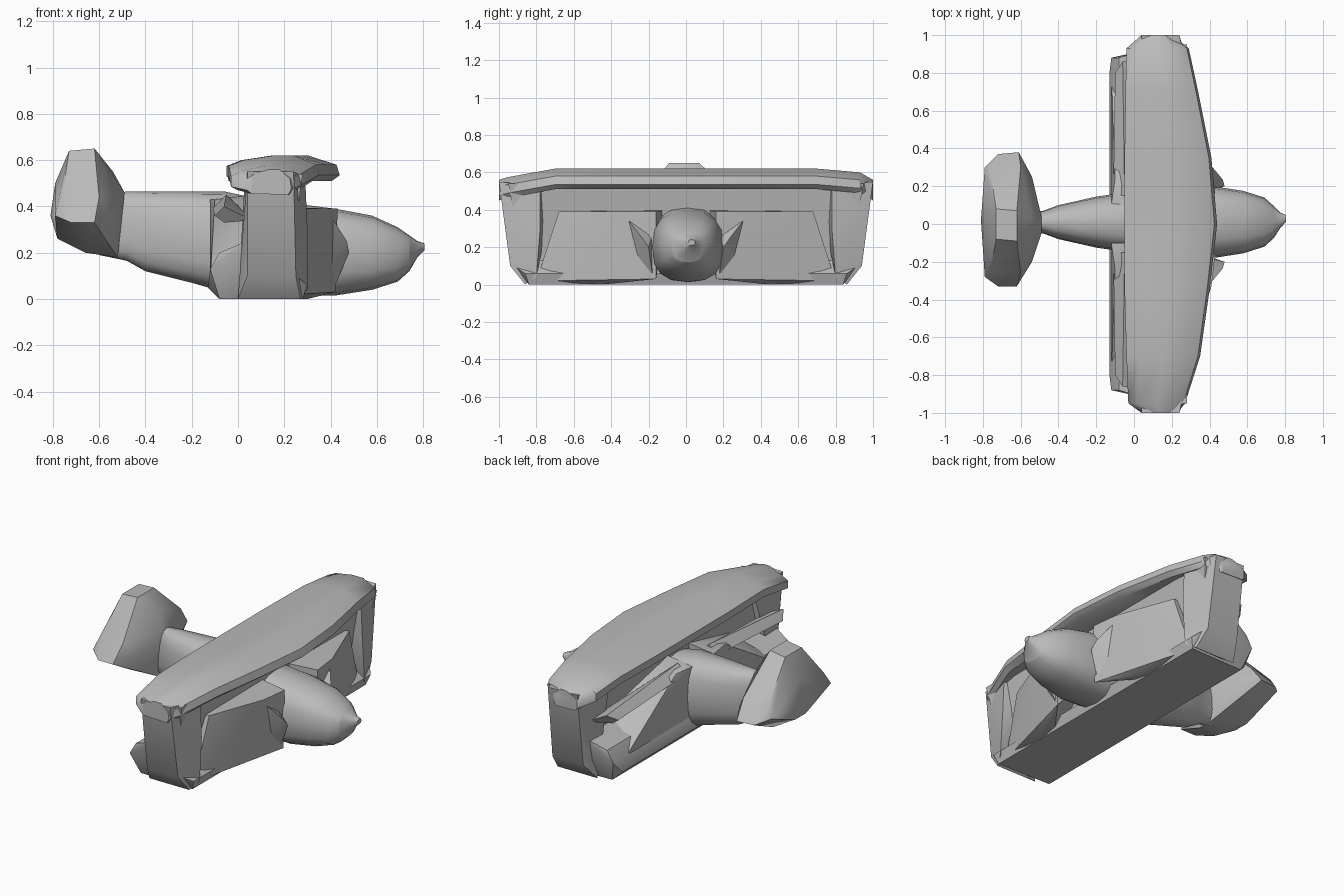
import bpy, bmesh, math

cube = bpy.data.objects.get("Cube")
if cube:
    bpy.data.objects.remove(cube)

grey = bpy.data.materials.new("plain_grey")
grey.use_nodes = True
colour = (0.5, 0.5, 0.5, 1)
grey.diffuse_color = colour
grey.node_tree.nodes["Principled BSDF"].inputs["Base Color"].default_value = colour


def finish(bm, name, angle):
    bmesh.ops.recalc_face_normals(bm, faces=bm.faces[:])
    mesh = bpy.data.meshes.new(name)
    bm.to_mesh(mesh)
    bm.free()
    mesh.materials.append(grey)
    ob = bpy.data.objects.new(name, mesh)
    bpy.context.collection.objects.link(ob)
    bpy.ops.object.select_all(action='DESELECT')
    ob.select_set(True)
    bpy.context.view_layer.objects.active = ob
    bpy.ops.object.shade_smooth_by_angle(angle=math.radians(angle))
    return ob


def loft(name, rings, angle=40):
    """Skin equal-length rings of points and cap both ends."""
    bm = bmesh.new()
    rows = [[bm.verts.new(p) for p in ring] for ring in rings]
    n = len(rows[0])
    for a, b in zip(rows, rows[1:]):
        for i in range(n):
            j = (i + 1) % n
            bm.faces.new((a[i], a[j], b[j], b[i]))
    bm.faces.new(rows[0])
    bm.faces.new(rows[-1])
    return finish(bm, name, angle)


def hull(name, points, angle=35):
    """Wrap a convex skin around a few corner points."""
    bm = bmesh.new()
    for p in points:
        bm.verts.new(p)
    out = bmesh.ops.convex_hull(bm, input=bm.verts[:])
    loose = [v for v in bm.verts if not v.link_faces]
    bmesh.ops.delete(bm, geom=loose, context='VERTS')
    return finish(bm, name, angle)


def oval(x, y, half, low, high, power=0.75, n=16):
    ring = []
    for i in range(n):
        a = math.tau * i / n
        c, s = math.cos(a), math.sin(a)
        ring.append((x, y + half * math.copysign(abs(c) ** power, c),
                     (low + high) / 2 + (high - low) / 2 * math.copysign(abs(s) ** power, s)))
    return ring


# Fuselage: x, half width, bottom, top
stations = [(-0.6, .05, .19, .44), (-.48, .06, .165, .465), (-.4, .09, .12, .465),
            (-.2, .135, .07, .465), (-.06, .155, .03, .465), (.1, .17, .01, .43),
            (.42, .19, .015, .39), (.58, .165, .04, .36), (.69, .13, .075, .31),
            (.74, .085, .12, .275)]
loft("fuselage", [oval(x, 0.01, h, lo, hi) for x, h, lo, hi in stations])
loft("nose_cap", [oval(.74, .01, .085, .12, .275), oval(.775, .02, .04, .18, .25),
                  oval(.805, .03, .018, .21, .24)])

# Upper wing: chord profile scaled and lowered towards the tips
chord = [(0, .53), (0, .575), (.16, .6), (.5, .62), (.72, .62), (.97, .58),
         (1, .535), (.93, .51), (.1, .515)]
spans = [(-1, .04, .23, -.06), (-.95, -.03, .27, -.045), (-.7, -.04, .35, 0),
         (-.35, -.05, .4, 0), (0, -.05, .44, 0), (.35, -.05, .41, 0),
         (.7, -.045, .34, 0), (.93, -.04, .29, -.02), (1, .04, .2, -.06)]
loft("upper_wing", [[(a + u * (b - a), y, z + dz) for u, z in chord]
                    for y, a, b, dz in spans])

# Web between the wings
hull("wing_web", [(x, s * y, z) for s in (-1, 1) for x, y, z in
                  [(.05, .95, .54), (.28, .95, .54), (.06, .85, .01), (.2, .85, .01)]])

# Lower wing with a swept-up rear edge
hull("lower_wing", [(x, s * y, z) for s in (-1, 1) for x, y, z in
                    [(-.08, .83, 0), (.28, .84, 0), (-.13, .8, .05), (-.12, .88, .13),
                     (-.08, .88, .2), (.3, .86, .06), (.06, .92, .26), (.25, .92, .1)]])

for s, side in ((1, "left"), (-1, "right")):
    # Closed wing tips
    hull(side + "_wing_tip", [(x, s * y, z) for x, y, z in
         [(.04, 1, .55), (.24, 1, .55), (.03, .7, .53), (.29, .78, .53), (.04, .94, .1),
          (.25, .94, .1), (.0, .86, 0), (.27, .86, 0), (.3, .78, .3), (.3, .8, .04)]])
    # Front fairing from nose to wing
    hull(side + "_front_fairing", [(x, s * y, z) for x, y, z in
         [(.43, .16, .39), (.41, .33, .39), (.28, .68, .39), (.1, .68, .39), (.1, .1, .4),
          (.42, .16, .03), (.3, .45, 0), (.26, .8, .02), (.1, .6, 0)]])
    hull(side + "_cheek", [(x, s * y, z) for x, y, z in
         [(.36, .17, .3), (.48, .2, .2), (.47, .235, .25), (.4, .32, .36), (.36, .28, .1),
          (.42, .18, .06)]])
    # Rear fairing and slanted brace
    hull(side + "_rear_fairing", [(x, s * y, z) for x, y, z in
         [(-.12, .1, .43), (-.1, .24, .43), (.06, .1, .45), (.06, .5, .36), (-.12, .1, .04),
          (-.12, .82, .08), (-.08, .8, .02), (.06, .82, .1)]])
    hull(side + "_rear_ledge", [(x, s * y, z) for x, y, z in
         [(-.11, .15, .4), (-.1, .8, .36), (-.06, .86, .4), (-.05, .15, .45),
          (.06, .15, .36), (.06, .88, .34), (-.06, .8, .33)]])

# Tail: stabiliser and fin wrapped as one body
hull("tail", [(-.79, .3, .36), (-.72, .37, .33), (-.61, .38, .33), (-.54, .25, .36),
              (-.79, -.28, .36), (-.72, -.33, .33), (-.62, -.33, .33), (-.54, -.2, .36),
              (-.81, .02, .36), (-.79, .02, .5), (-.73, .08, .64), (-.73, -.08, .64),
              (-.62, .07, .65), (-.62, -.09, .65), (-.54, .03, .55), (-.49, .04, .46),
              (-.49, -.05, .46), (-.78, .05, .26), (-.78, -.05, .26), (-.66, .1, .2),
              (-.66, -.1, .2), (-.52, .05, .18), (-.52, -.05, .18),
              (-.76, .28, .43), (-.6, .3, .44), (-.76, -.25, .43), (-.6, -.26, .44)])
